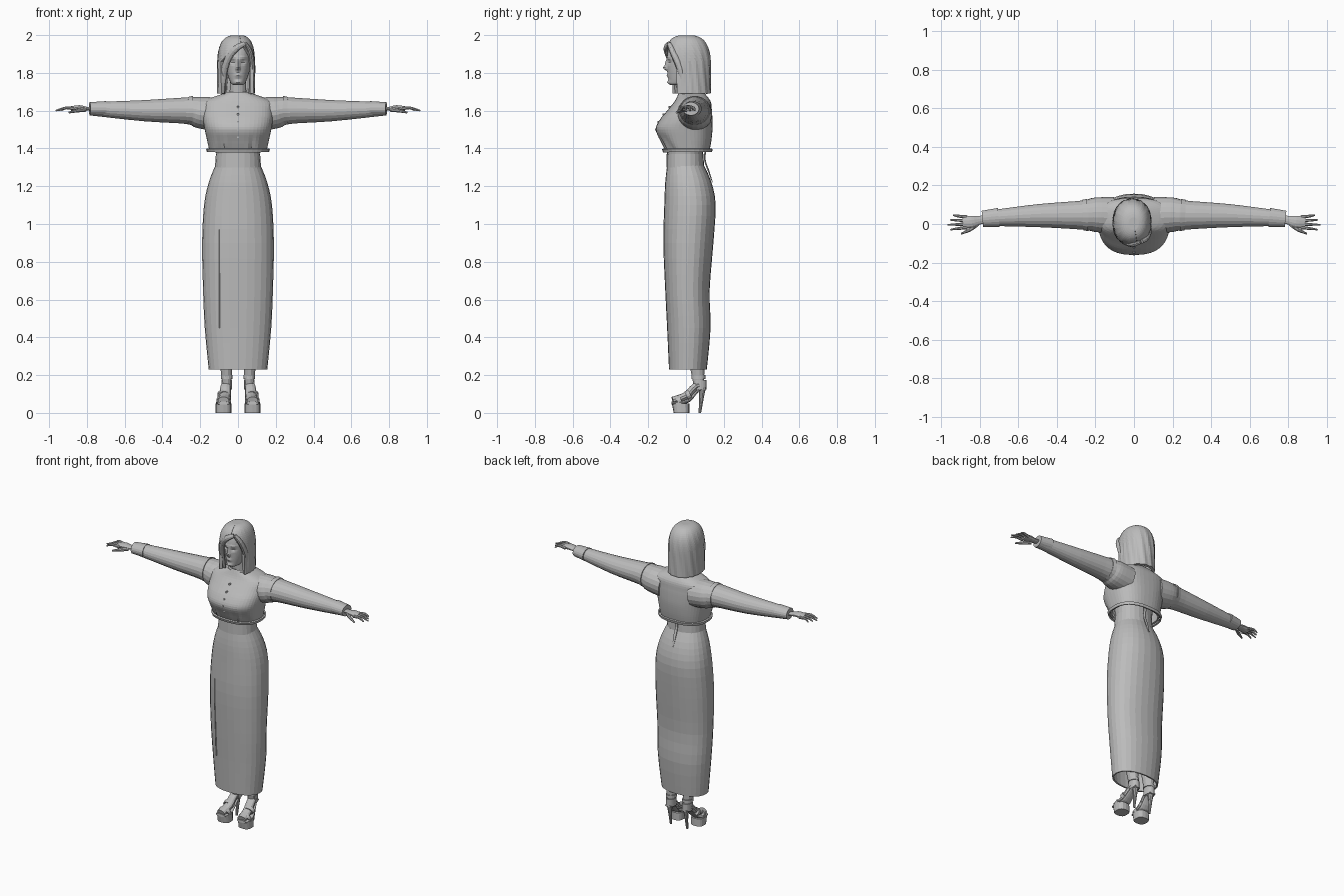
import bpy, bmesh, math
from mathutils import Vector

if "Cube" in bpy.data.objects:
    bpy.data.objects.remove(bpy.data.objects["Cube"])

grey = bpy.data.materials.new("plain grey")
grey.use_nodes = True
grey.diffuse_color = (0.5, 0.5, 0.5, 1)
grey.node_tree.nodes["Principled BSDF"].inputs["Base Color"].default_value = grey.diffuse_color


def smooth(rows, steps):
    """Catmull-Rom interpolation between rows of numbers."""
    out = []
    last = len(rows) - 1
    for i in range(last):
        before, start, end, after = (rows[max(0, min(last, i + k))] for k in (-1, 0, 1, 2))
        for step in range(steps):
            t = step / steps
            out.append([b + t * ((c - a) + t * ((2 * a - 5 * b + 4 * c - d)
                                                + t * (3 * b - a - 3 * c + d))) / 2
                        for a, b, c, d in zip(before, start, end, after)])
    return out + [list(rows[last])]


def power(value, exponent):
    return math.copysign(abs(value) ** (2 / exponent), value)


def loft(name, rings, closed=True, caps=(True, True), thick=0, mirror=False, warp=None):
    """Skin a list of point rings into one object."""
    bm = bmesh.new()
    grid = [[bm.verts.new(warp(Vector(point)) if warp else point) for point in ring] for ring in rings]
    count = len(grid[0])
    for low, high in zip(grid, grid[1:]):
        for j in range(count if closed else count - 1):
            k = (j + 1) % count
            bm.faces.new((low[j], low[k], high[k], high[j]))
    for wanted, ring in zip(caps, (grid[0], grid[-1])):
        if wanted:
            bm.faces.new(ring)
    bmesh.ops.recalc_face_normals(bm, faces=bm.faces)
    mesh = bpy.data.meshes.new(name)
    bm.to_mesh(mesh)
    bm.free()
    mesh.materials.append(grey)
    obj = bpy.data.objects.new(name, mesh)
    bpy.context.collection.objects.link(obj)
    if thick:
        solid = obj.modifiers.new("thickness", "SOLIDIFY")
        solid.thickness, solid.offset = thick, -1
    if mirror:
        obj.modifiers.new("both sides", "MIRROR")
    return obj


def oval(z, half, front, back, sides=24, exponent=2.2, centre=0, gaps=None):
    """Level ring, anticlockwise from the front; gaps are opening angles left and right."""
    start, end = (gaps[0], 360 - gaps[1]) if gaps else (0, 360)
    ring = []
    for j in range(sides + 1 if gaps else sides):
        angle = math.radians(start + (end - start) * j / sides - 90)
        ring.append((centre + half * power(math.cos(angle), exponent),
                     (front + back + (back - front) * power(math.sin(angle), exponent)) / 2, z))
    return ring


def tube(name, rows, up="z", sides=12, steps=3, flat=1, **options):
    """Sweep an oval along rows of (x, y, z, radius); flat squashes it along the up axis."""
    rows = smooth(rows, steps)
    points = [Vector(row[:3]) for row in rows]
    up_axis = Vector((0, 0, 1)) if up == "z" else Vector((0, 1, 0))
    rings = []
    for i, row in enumerate(rows):
        along = (points[min(i + 1, len(points) - 1)] - points[max(i - 1, 0)]).normalized()
        side = up_axis.cross(along).normalized() * row[3]
        top = along.cross(side) * flat
        angles = [math.tau * (j + 0.5) / sides for j in range(sides)]
        rings.append([points[i] + side * math.cos(a) + top * math.sin(a) for a in angles])
    return loft(name, rings, **options)


def band(name, low, high, thick, **options):
    """Short open cuff between two level rings."""
    return loft(name, [oval(*low, **options), oval(*high, **options)], caps=(False, False), thick=thick)


# Long pencil skirt, open at the hem: height, half width, front, back
skirt = [(0.23, 0.155, -0.09, 0.11), (0.45, 0.176, -0.1, 0.13), (0.65, 0.185, -0.11, 0.125),
         (0.9, 0.19, -0.12, 0.145), (1.1, 0.18, -0.115, 0.157), (1.22, 0.155, -0.11, 0.135),
         (1.31, 0.12, -0.1, 0.095)]
loft("skirt", [oval(*row, sides=28) for row in smooth(skirt, 3)], caps=(False, True), thick=0.01)
tube("skirt_seam", [(-0.1, -0.1, 0.97, 0.004), (-0.1, -0.1, 0.8, 0.004), (-0.1, -0.085, 0.45, 0.004)],
     up="y", sides=6)

# Bare waist and the skirt's upper band
loft("waist", [oval(*row) for row in ((1.27, 0.118, -0.1, 0.09), (1.35, 0.112, -0.1, 0.09),
                                      (1.48, 0.13, -0.1, 0.09))])
band("waistband", (1.3, 0.122, -0.104, 0.096), (1.37, 0.117, -0.103, 0.092), thick=0.01)


# Cropped top with gathered folds near the hem
def gather(point):
    if point.y < 0 and point.z < 1.48:
        point.y += (1.48 - point.z) * math.sin(point.x * 110) / 13
    return point


top = [(1.39, 0.152, -0.11, 0.125), (1.44, 0.163, -0.135, 0.134), (1.5, 0.176, -0.16, 0.14),
       (1.55, 0.185, -0.14, 0.14), (1.6, 0.188, -0.1, 0.137), (1.65, 0.18, -0.06, 0.13),
       (1.69, 0.08, -0.04, 0.1)]
crop_top = loft("crop_top", [oval(*row, sides=48, exponent=2.5) for row in smooth(top, 4)],
                caps=(False, True), thick=0.01, warp=gather)
band("top_hem", (1.383, 0.155, -0.112, 0.128), (1.4, 0.159, -0.118, 0.132), thick=0.01,
     sides=32, exponent=2.5)
band("collar", (1.68, 0.082, -0.045, 0.105), (1.7, 0.066, -0.036, 0.09), thick=0.01)

# Row of buttons down the chest
for i in range(5):
    z = 1.46 + 0.04 * i
    y = min(v.co.y for v in crop_top.data.vertices if abs(v.co.z - z) < 0.01)
    tube(f"button_{i}", [(0, y + 0.01, z, 0.006), (0, y - 0.004, z, 0.006)], sides=8, steps=1)

# Ribbon hanging from the top at the back
tube("back_ribbon", [(0, 0.105, 1.41, 0.012), (0, 0.1, 1.34, 0.01), (0, 0.12, 1.28, 0.01),
                     (0, 0.14, 1.22, 0.004)], up="y", sides=6, flat=0.4)

# Sleeves, cuffs and shoulder seams
tube("sleeves", [(0.11, 0.045, 1.58, 0.095), (0.2, 0.048, 1.59, 0.09), (0.27, 0.046, 1.6, 0.076),
                 (0.5, 0.043, 1.6, 0.06), (0.78, 0.028, 1.61, 0.038)],
     sides=20, steps=4, flat=0.94, mirror=True)
tube("cuffs", [(0.7, 0.034, 1.61, 0.05), (0.785, 0.026, 1.61, 0.043)],
     sides=20, steps=1, flat=0.82, mirror=True)
tube("shoulder_seams", [(0.24, 0.047, 1.6, 0.085), (0.265, 0.046, 1.6, 0.08)],
     sides=20, steps=1, flat=0.92, mirror=True)

# Hands with spread fingers
tube("palms", [(0.76, 0.024, 1.61, 0.024), (0.8, 0.02, 1.61, 0.023), (0.84, 0.012, 1.615, 0.032),
               (0.885, 0.01, 1.61, 0.03)], flat=0.45, mirror=True)
for i, word in enumerate(("little", "ring", "middle", "index")):
    base, tip = 0.036 - 0.018 * i, 0.046 - 0.025 * i
    reach = 0.965 - 0.015 * abs(i - 2)
    tube(word + "_fingers", [(0.865, base, 1.61, 0.01), (0.91, (base + tip) / 2, 1.615, 0.008),
                             (reach, tip, 1.6, 0.004)], sides=8, mirror=True)
tube("thumbs", [(0.81, 0, 1.605, 0.012), (0.85, -0.03, 1.6, 0.01), (0.895, -0.05, 1.59, 0.005)],
     sides=8, mirror=True)

# Legs and feet
tube("legs", [(0.07, 0.03, 0.6, 0.055), (0.065, 0.05, 0.35, 0.042), (0.06, 0.066, 0.17, 0.026),
              (0.06, 0.07, 0.12, 0.022)], up="y", flat=1.2, mirror=True)
tube("feet", [(0.06, 0.09, 0.15, 0.024), (0.065, 0.05, 0.14, 0.028), (0.07, 0, 0.09, 0.03),
              (0.077, -0.07, 0.065, 0.03)], flat=0.7, mirror=True)

# Platform heeled sandals
loft("platforms", [oval(z, 0.042, -0.065 - z / 5, 0.018, sides=16, exponent=2.8, centre=0.077)
                   for z in (0, 0.05)], mirror=True)
tube("shoe_soles", [(0.06, 0.106, 0.13, 0.022), (0.063, 0.065, 0.12, 0.027), (0.072, 0.015, 0.066, 0.035),
                    (0.077, -0.04, 0.052, 0.042), (0.077, -0.076, 0.052, 0.034)], flat=0.25, mirror=True)
tube("heels", [(0.06, 0.085, 0.135, 0.021), (0.06, 0.083, 0.09, 0.013), (0.06, 0.073, 0, 0.007)],
     up="y", sides=10, mirror=True)
loft("heel_cups", [oval(z, 0.028, 0.025, 0.108, sides=12, centre=0.06, gaps=(70, 70))
                   for z in (0.125, 0.175)], closed=False, caps=(False, False), thick=0.006, mirror=True)
loft("ankle_straps", [oval(z, 0.031, 0.03, 0.103, sides=16, centre=0.06) for z in (0.18, 0.2)],
     caps=(False, False), thick=0.006, mirror=True)
for word, y, z, radius in (("instep", 0.012, 0.1, 0.035), ("toe", -0.035, 0.068, 0.04)):
    tube(word + "_straps", [(0.075, y + 0.01, z, radius), (0.075, y - 0.01, z - 0.01, radius)],
         sides=16, steps=1, flat=0.75, mirror=True)


# Head, with nose, lips, chin, eye sockets and brows pressed into the front
def face(point):
    if point.y < -0.02:
        for x, z, depth, width, height in ((0, 1.825, -0.023, 0.01, 0.012), (0, 1.85, -0.012, 0.01, 0.02),
                                           (0, 1.786, -0.008, 0.015, 0.01), (0, 1.75, -0.01, 0.02, 0.01),
                                           (0.027, 1.858, 0.01, 0.014, 0.01), (0.027, 1.88, -0.005, 0.02, 0.006)):
            across, rise = (abs(point.x) - x) / width, (point.z - z) / height
            point.y += depth * math.exp(-across * across - rise * rise)
    return point


head = [(1.735, 0.02, -0.08, -0.03), (1.75, 0.04, -0.09, 0.02), (1.82, 0.063, -0.097, 0.09),
        (1.9, 0.067, -0.098, 0.1), (1.96, 0.05, -0.075, 0.08), (1.975, 0.02, -0.02, 0.03)]
loft("head", [oval(*row, sides=56) for row in smooth(head, 9)], warp=face)
tube("neck", [(0, 0.025, 1.65, 0.055), (0, 0.018, 1.7, 0.045), (0, 0.012, 1.78, 0.043)],
     up="y", sides=16)


# Shoulder-length hair: a domed shell with a side parting, opening around the face
def hair_ring(z):
    rise = max(0, (z - 1.82) / 0.18)
    size = (1 - rise ** 3) ** (1 / 3)
    opening = min(1, max(0, (1.96 - z) / 0.1))
    return oval(z, 0.1 * size, -0.115 * size, 0.13 * size, sides=44, centre=-0.01 * size,
                gaps=(15 + 50 * opening, 65 * opening - 14))


def strands(point):
    angle = math.atan2(point.y, point.x)
    wave = 1 + 0.018 * math.sin(17 * angle + 20 * point.z) * min(1, (2 - point.z) * 8)
    return Vector((point.x * wave, point.y * wave, point.z))


loft("hair", [hair_ring(1.69 + 0.309 * math.sin(math.pi / 2 * i / 24)) for i in range(25)],
     closed=False, caps=(False, True), thick=0.02, warp=strands)

# Front locks framing the face
tube("swept_fringe", [(0.035, -0.092, 1.955, 0.012), (-0.01, -0.105, 1.93, 0.018),
                      (-0.05, -0.09, 1.88, 0.018), (-0.075, -0.06, 1.8, 0.018),
                      (-0.078, -0.03, 1.69, 0.01)], up="y", sides=10, flat=0.8)
tube("side_lock", [(0.04, -0.09, 1.955, 0.01), (0.066, -0.07, 1.91, 0.014), (0.076, -0.03, 1.82, 0.016),
                   (0.065, -0.01, 1.69, 0.01)], up="y", sides=10, flat=1.2)
